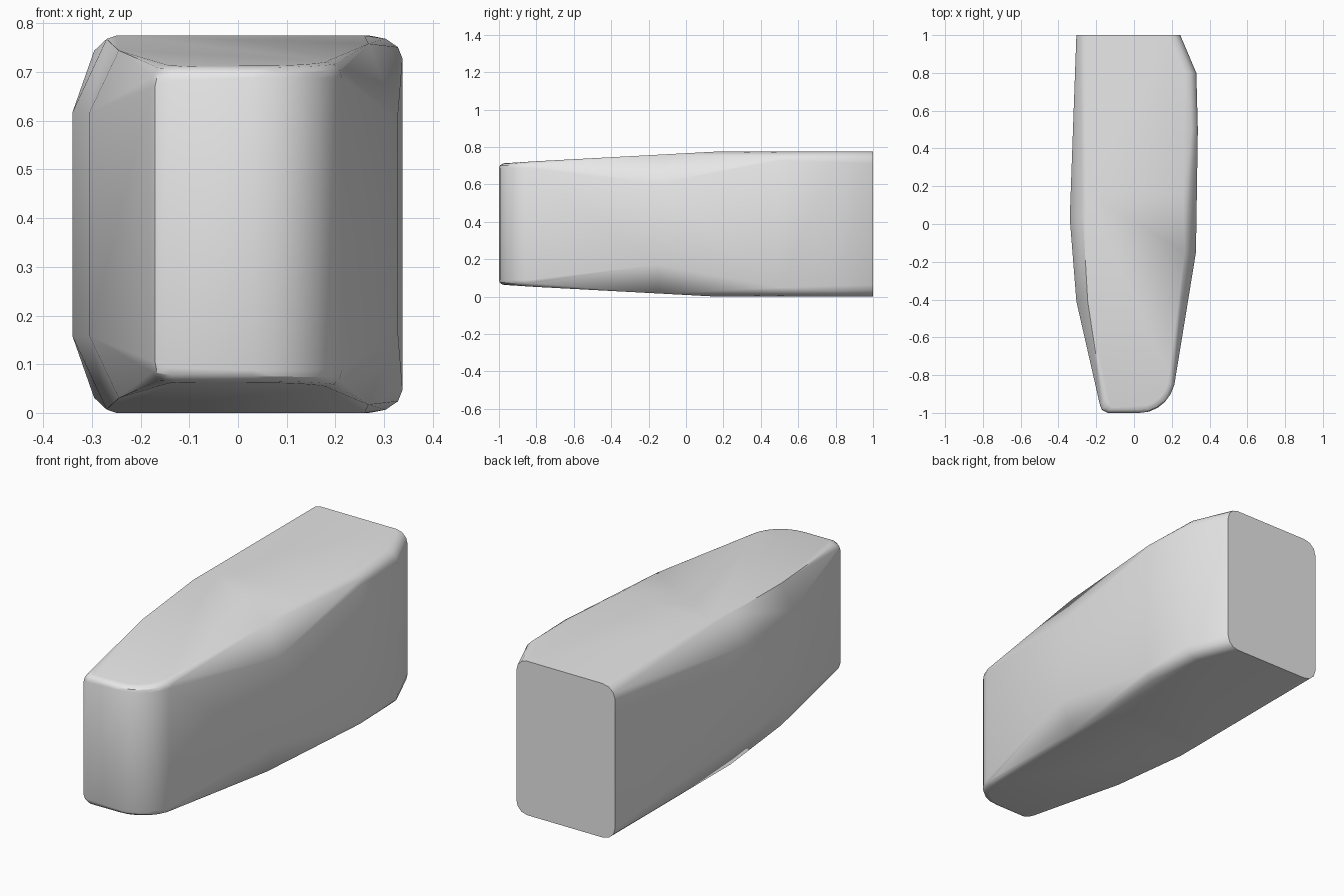
import bpy
import bmesh
import math
from mathutils import Vector

old = bpy.data.objects.get("Cube")
if old:
    bpy.data.objects.remove(old, do_unlink=True)

MID = 0.3875      # height of the horizontal symmetry plane


def half_height(y):
    """Flat at the back, tapering gently towards the nose."""
    return MID - max(0.0, 0.16 - y) * 0.0536


# Plan outline: x, y, half height of the side wall, edge inset, rounded edge
outline = [
    (0.245, 1.0, 0.325, 0.06, True),
    (0.33, 0.8, 0.33, 0.06, True),
    (0.338, 0.5, 0.34, 0.07, True),
    (0.328, -0.15, 0.217, 0.06, False),
    (-0.305, 1.0, 0.325, 0.07, True),
    (-0.34, 0.03, 0.23, 0.07, False),
    (-0.305, -0.41, 0.23, 0.06, False),
    (-0.18, -0.96, 0.28, 0.045, True),
    (-0.17, -0.985, 0.285, 0.045, True),
    (-0.14, -1.0, 0.295, 0.035, True),
]
# Large rounded corner of the nose
for i in range(7):
    a = math.radians(15 * i)
    outline.append((0.03 + 0.19 * math.cos(a), -0.8 - 0.2 * math.sin(a),
                    0.30, 0.035, True))

# Body: wrap the side wall and edge points in one convex skin
bm = bmesh.new()
for x, y, side, inset, rounded in outline:
    wall = Vector((x, y))
    target = Vector((0, min(1.0, max(-0.8, y))))
    inward = (target - wall).normalized() * inset
    top = half_height(y)
    steps = [(0, 0), (1, 1)]
    if rounded:
        steps += [(1 - math.cos(math.radians(t)), math.sin(math.radians(t)))
                  for t in (30, 60)]
    for go_in, go_up in steps:
        p = wall + inward * go_in
        h = side + (top - side) * go_up
        for sign in (1, -1):
            bm.verts.new((p.x, p.y, MID + sign * h))

# Crease where the roof starts to slope
for x in (-0.25, 0.26):
    for sign in (1, -1):
        bm.verts.new((x, 0.16, MID + sign * MID))

hull = bmesh.ops.convex_hull(bm, input=bm.verts)
loose = [v for v in bm.verts if not v.link_faces]
bmesh.ops.delete(bm, geom=loose, context='VERTS')
bmesh.ops.dissolve_limit(bm, angle_limit=math.radians(0.5),
                         verts=bm.verts, edges=bm.edges)
bmesh.ops.recalc_face_normals(bm, faces=bm.faces)

mesh = bpy.data.meshes.new("body")
bm.to_mesh(mesh)
bm.free()
body = bpy.data.objects.new("body", mesh)
bpy.context.collection.objects.link(body)

# Plain grey finish
grey = bpy.data.materials.new("light grey")
grey.use_nodes = True
color = (0.8, 0.8, 0.8, 1)
grey.diffuse_color = color
grey.node_tree.nodes["Principled BSDF"].inputs["Base Color"].default_value = color
mesh.materials.append(grey)

bpy.ops.object.select_all(action='DESELECT')
body.select_set(True)
bpy.context.view_layer.objects.active = body
bpy.ops.object.shade_smooth_by_angle(angle=math.radians(30))
